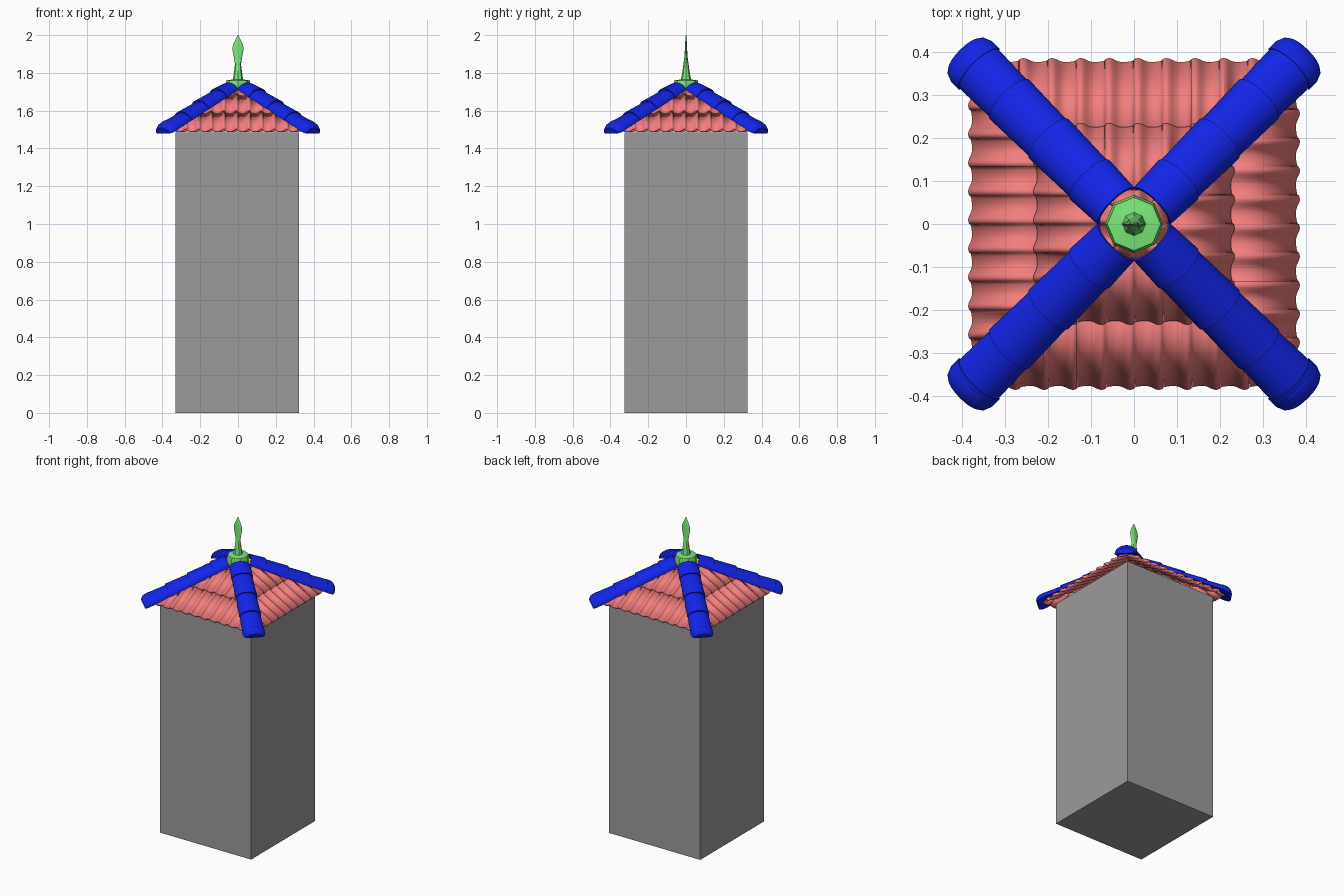
import bpy, bmesh, math
from mathutils import Vector, Matrix

if "Cube" in bpy.data.objects:
    bpy.data.objects.remove(bpy.data.objects["Cube"])


def material(name, rgb):
    m = bpy.data.materials.new(name)
    m.diffuse_color = (*rgb, 1)
    m.use_nodes = True
    m.node_tree.nodes["Principled BSDF"].inputs["Base Color"].default_value = m.diffuse_color
    return m


GREY = material("dark_render", (0.33, 0.33, 0.33))
RED = material("terracotta", (0.9, 0.21, 0.21))
BLUE = material("blue_glaze", (0.006, 0.018, 0.8))
GREEN = material("green_glaze", (0.2, 0.82, 0.19))


def finish(bm, name, mat=None, smooth=None):
    me = bpy.data.meshes.new(name)
    bm.to_mesh(me)
    bm.free()
    ob = bpy.data.objects.new(name, me)
    bpy.context.collection.objects.link(ob)
    if mat:
        me.materials.append(mat)
    if smooth:
        bpy.ops.object.select_all(action='DESELECT')
        ob.select_set(True)
        bpy.context.view_layer.objects.active = ob
        bpy.ops.object.shade_smooth_by_angle(angle=math.radians(smooth))
    return ob


def loft(bm, rings, closed=True):
    """Skin a list of equal-length point rings; returns the vertex rings."""
    vs = [[bm.verts.new(p) for p in r] for r in rings]
    n = len(vs[0])
    for a, b in zip(vs, vs[1:]):
        for i in range(n if closed else n - 1):
            j = (i + 1) % n
            bm.faces.new((a[i], a[j], b[j], b[i]))
    return vs


# Tower body
bm = bmesh.new()
bmesh.ops.create_cube(bm, size=1, matrix=Matrix.Translation((-0.004, 0, 0.7425))
                      @ Matrix.Diagonal((0.652, 0.652, 1.485, 1)))
finish(bm, "tower_body", GREY)

# Roof tiles: three courses per slope, mitred on the diagonals.
# One tile: flat pan, then a roll whose edge steps down onto the next pan.
APEX, SLOPE, PITCH = 1.72, 0.64, 0.0667
tilt = math.atan(SLOPE)
normal = Vector((0, -math.sin(tilt), math.cos(tilt)))
TILE = [(0.02, 0.009), (0.12, 0.005), (0.3, 0.002), (0.45, 0.002), (0.58, 0.006),
        (0.68, 0.012), (0.77, 0.017), (0.85, 0.019), (0.93, 0.018), (1.0, 0.014)]


def course(v_low, v_high, name, k):
    bm = bmesh.new()
    section = [((i + t) * PITCH, h) for i in range(-6, 6) for t, h in TILE]
    rows = []
    for v, lift in ((v_low, 0.012), (v_high, 0.0)):
        base = Vector((0, -v, APEX - SLOPE * v))
        rows.append([base + Vector((x, 0, 0)) + normal * (h + lift) for x, h in section])
    loft(bm, rows, closed=False)
    for sx in (-1, 1):
        bmesh.ops.bisect_plane(bm, geom=bm.verts[:] + bm.edges[:] + bm.faces[:],
                               plane_co=(0, 0, 0), plane_no=(sx, 1, 0), clear_outer=True)
    for f in bm.faces:
        f.normal_update()
        if f.normal.z < 0:
            f.normal_flip()
    bm.transform(Matrix.Rotation(k * math.pi / 2, 4, 'Z'))
    ob = finish(bm, name, RED, 35)
    s = ob.modifiers.new("thickness", 'SOLIDIFY')
    s.thickness = 0.01
    s.offset = -1


for k, side in enumerate(("front", "right", "back", "left")):
    for c, (lo, hi) in enumerate(((0.370, 0.20), (0.218, 0.06), (0.07, 0.0))):
        course(lo, hi, f"{side}_roof_tiles_{c + 1}", k)

# Hip tiles: overlapping half-round tiles down each corner
HALF_W, HEIGHT, N = 0.063, 0.048, 16
hip = math.atan(0.46)


def half_round(s, w, h):
    """Closed half-round section at distance s down the hip (local x)."""
    outer = [(s, -w * HALF_W * math.cos(math.pi * i / N),
              h * HEIGHT * math.sin(math.pi * i / N)) for i in range(N + 1)]
    inner = [(x, y * 0.86, z * 0.82) for x, y, z in reversed(outer)]
    return outer + inner


def hip_tile(bm, s0, s1):
    a, b = loft(bm, [half_round(s0, 0.96, 0.88), half_round(s1, 1.03, 1.07)])
    for ring in (a, b):     # end faces
        n = len(ring)
        for i in range(N):
            bm.faces.new((ring[i], ring[i + 1], ring[n - 2 - i], ring[n - 1 - i]))


for k, corner in enumerate(("back_right", "back_left", "front_left", "front_right")):
    place = (Matrix.Translation((0, 0, 1.737))
             @ Matrix.Rotation(math.pi / 4 + k * math.pi / 2, 4, 'Z')
             @ Matrix.Rotation(hip, 4, 'Y'))
    bm = bmesh.new()
    for s0, s1 in ((0.064, 0.16), (0.145, 0.308), (0.293, 0.451), (0.436, 0.58)):
        hip_tile(bm, s0, s1)
    bmesh.ops.recalc_face_normals(bm, faces=bm.faces)
    bm.transform(place)
    finish(bm, f"{corner}_hip_tiles", BLUE, 35)

    # Rounded end cap closing the lowest tile
    bm = bmesh.new()
    rings = loft(bm, [half_round(s, w, h)[:N + 1] for s, w, h in
                      ((0.56, 1.06, 1.08), (0.59, 1.06, 1.04),
                       (0.607, 0.96, 0.88), (0.617, 0.78, 0.66))])
    bm.faces.new(rings[0])
    bm.faces.new(rings[-1])
    bmesh.ops.recalc_face_normals(bm, faces=bm.faces)
    bm.transform(place)
    finish(bm, f"{corner}_hip_end_cap", BLUE, 35)

# Finial: octagonal base, round neck flattening into a leaf-shaped tip
profile = [(0.062, 0.062, 1.68), (0.068, 0.068, 1.73), (0.062, 0.062, 1.76),
           (0.027, 0.027, 1.765), (0.022, 0.020, 1.80), (0.016, 0.014, 1.845),
           (0.021, 0.009, 1.88), (0.030, 0.006, 1.925), (0.026, 0.005, 1.95),
           (0.012, 0.003, 1.98), (0.002, 0.001, 2.0)]
bm = bmesh.new()
rings = loft(bm, [[(rx * math.cos(i * math.pi / 4), ry * math.sin(i * math.pi / 4), z)
                   for i in range(8)] for rx, ry, z in profile])
bm.faces.new(rings[0])
bm.faces.new(rings[-1])
bmesh.ops.recalc_face_normals(bm, faces=bm.faces)
finish(bm, "finial", GREEN, 30)
